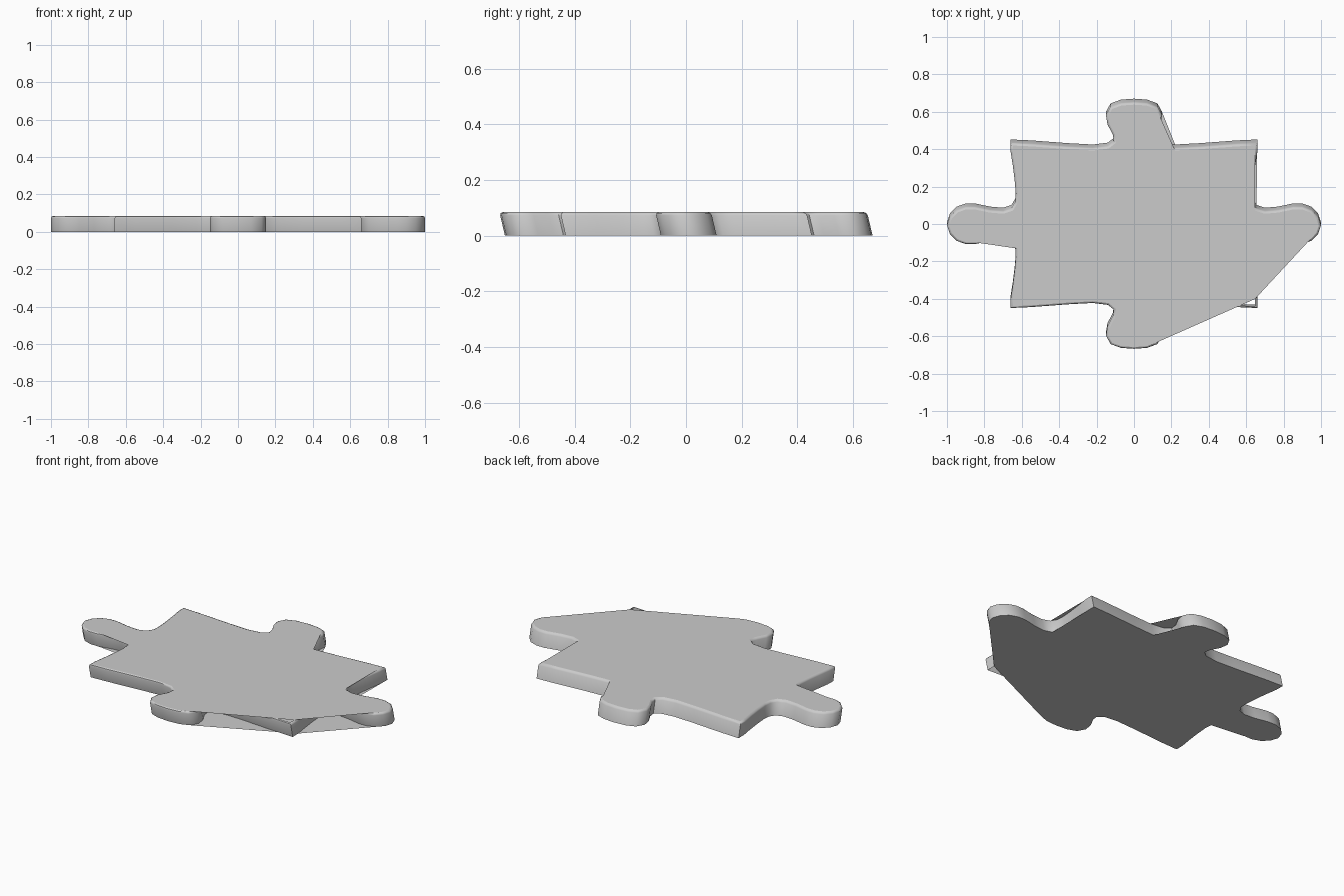
import bpy, bmesh, math
from mathutils import Vector

if "Cube" in bpy.data.objects:
    bpy.data.objects.remove(bpy.data.objects["Cube"])

# quarter outline: back tab tip -> body corner -> right tab tip
quarter = [(0, .66), (.07, .655), (.125, .635), (.15, .59), (.142, .54), (.113, .485),
           (.108, .45), (.14, .425), (.22, .415), (.35, .422), (.55, .437), (.66, .442),
           (.659, .39), (.648, .32), (.638, .24), (.632, .17), (.635, .125), (.655, .092),
           (.70, .077), (.77, .083), (.85, .10), (.90, .10), (.95, .082), (.985, .045), (1, 0)]

# full clockwise outline by mirroring the quarter
outline = ([Vector(p) for p in quarter]
           + [Vector((x, -y)) for x, y in quarter[-2::-1]]
           + [Vector((-x, -y)) for x, y in quarter[1:]]
           + [Vector((-x, y)) for x, y in quarter[-2:0:-1]])
n = len(outline)
HEIGHT, LEAN = .085, .02


def inset_point(i, d):
    a = (outline[i] - outline[i - 1]).normalized()
    b = (outline[(i + 1) % n] - outline[i]).normalized()
    t = (a + b).normalized()
    return outline[i] + Vector((t.y, -t.x)) * d / max(.5, t.dot(a))


bm = bmesh.new()


def ring(z, d):
    verts = []
    for i in range(n):
        p = inset_point(i, d)
        verts.append(bm.verts.new((p.x, p.y + LEAN * (.5 - z / HEIGHT), z)))
    return verts


# curved side wall with a rounded top rim
rings = [ring(z, d) for z, d in ((0, 0), (.073, 0), (.081, .004), (HEIGHT, .012))]
for lo, hi in zip(rings, rings[1:]):
    for i in range(n):
        j = (i + 1) % n
        bm.faces.new((lo[i], hi[i], hi[j], lo[j]))

# top and bottom sheets cut straight across some of the notches
skipped = {i for a, b in ((4, 7), (12, 16), (27, 35), (37, 45), (65, 67))
           for i in range(a, b + 1)}
keep = [i for i in range(n) if i not in skipped]
bm.faces.new([rings[0][i] for i in keep])
bm.faces.new([rings[-1][i] for i in reversed(keep)])

mesh = bpy.data.meshes.new("puzzle_piece")
bm.to_mesh(mesh)
bm.free()
piece = bpy.data.objects.new("puzzle_piece", mesh)
bpy.context.collection.objects.link(piece)
bpy.context.view_layer.objects.active = piece
piece.select_set(True)
bpy.ops.object.shade_smooth_by_angle(angle=math.radians(45))
for poly in mesh.polygons:
    if len(poly.vertices) > 4:
        poly.use_smooth = False
